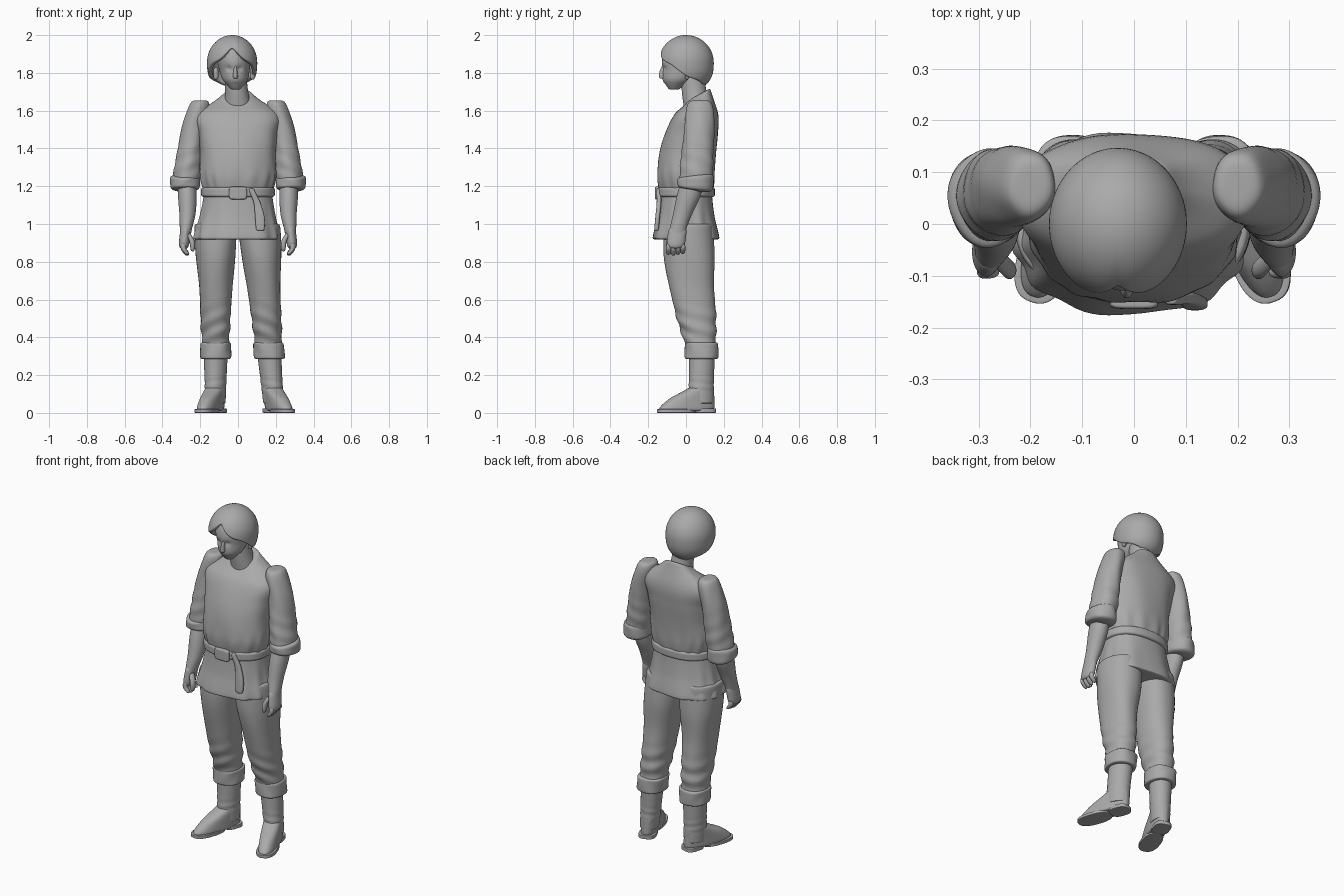
import bpy
import math
from math import sin, cos, pi, exp
from mathutils import Vector, Matrix

cube = bpy.data.objects.get("Cube")
if cube:
    bpy.data.objects.remove(cube, do_unlink=True)

clay = bpy.data.materials.new("plain grey")
clay.use_nodes = True
grey = (.4, .4, .4, 1)
clay.diffuse_color = grey
clay.node_tree.nodes["Principled BSDF"].inputs["Base Color"].default_value = grey


def track(values, t):
    """Smooth curve through evenly spaced values, or a constant."""
    if not isinstance(values, tuple):
        return values
    last = len(values) - 1
    i = min(int(t * last), last - 1)
    u = t * last - i
    before, start, end, after = (values[max(0, min(last, i + k))] for k in (-1, 0, 1, 2))
    leave, arrive = (end - before) / 2, (after - start) / 2
    change = end - start
    return start + u * (leave + u * (3 * change - 2 * leave - arrive + u * (leave + arrive - 2 * change)))


def bump(value, centre, spread):
    return exp(-((value - centre) / spread) ** 2)


def squared(value, power):
    return math.copysign(abs(value) ** (2 / power), value)


def skin(name, rings):
    """Join equal rings of points into one smooth closed surface."""
    count = len(rings[0])
    verts = [point for ring in rings for point in ring]
    faces = []
    for row in range(len(rings) - 1):
        for k in range(count):
            a, b = row * count + k, row * count + (k + 1) % count
            faces.append((a, b, b + count, a + count))
    faces.append(tuple(reversed(range(count))))
    if name != "hair":
        faces.append(tuple(range(len(verts) - count, len(verts))))
    mesh = bpy.data.meshes.new(name)
    mesh.from_pydata(verts, [], faces)
    mesh.materials.append(clay)
    part = bpy.data.objects.new(name, mesh)
    bpy.context.collection.objects.link(part)
    bpy.ops.object.select_all(action="DESELECT")
    bpy.context.view_layer.objects.active = part
    part.select_set(True)
    bpy.ops.object.shade_smooth_by_angle(angle=math.radians(50))
    return part


def loft(name, bottom, top, half_width, half_depth, x=0, y=0, tilt=0,
         square=2, soft=30, fold=None, place=None, rows=40, segments=64):
    """Upright form; sizes follow tracks, and a low soft value rounds the ends."""
    rings = []
    for row in range(rows + 1):
        t = (1 - cos(pi * row / rows)) / 2
        t = min(max(t, .0001), .9999)
        z = bottom + (top - bottom) * t
        closing = (1 - abs(2 * t - 1) ** soft) ** (1 / soft)
        ring = []
        for k in range(segments):
            a = 2 * pi * k / segments
            swell = closing * (1 + (fold(a, z) if fold else 0))
            point = Vector((track(x, t) + track(half_width, t) * swell * squared(cos(a), square),
                            track(y, t) + track(half_depth, t) * swell * squared(sin(a), square),
                            z + track(tilt, t) * sin(a)))
            ring.append(place(point) if place else point)
        rings.append(ring)
    return skin(name, rings)


# Fold patterns, as a fraction of the radius
def blouse_folds(a, z):
    gather = bump(z, 1.22, .06)
    return gather * (.03 + .02 * cos(15 * a + sin(3 * a))) + .008 * cos(7 * a + 12 * z)


def skirt_folds(a, z):
    return max(0, 1.16 - z) * .1 * cos(11 * a + 2 * sin(2 * a))


def sleeve_folds(a, z):
    return .03 * bump(z, 1.32, .1) * sin(2 * a + 75 * z) + .015 * cos(5 * a + 20 * z)


def trouser_folds(a, z):
    bunched = .045 * bump(z, .44, .1) * sin(70 * z + a + 2 * sin(a + 1))
    return bunched + .012 * cos(3 * a + 14 * z)


def cuff_folds(a, z):
    return .02 * cos(4 * a + 40 * z)


def boot_folds(a, z):
    return .025 * bump(z, .15, .04) * sin(150 * z + a)


def face_shape(a, z):
    front = a - 1.5 * pi
    sockets = bump(abs(front), .36, .2) * bump(z, 1.823, .014)
    lips = bump(front, 0, .22) * (bump(z, 1.754, .006) + bump(z, 1.766, .005))
    return .035 * lips - .07 * sockets


# Tunic body and skirt
loft("tunic_body", 1.17, 1.685, half_width=(.18, .2, .2, .21, .22, .08), half_depth=(.14, .15, .15, .14, .115, .06),
     y=(0, 0, .01, .03, .055, .07), tilt=(0, 0, 0, 0, 0, .03), square=2.3, fold=blouse_folds, segments=96)
loft("tunic_skirt", .918, 1.17, half_width=(.23, .2, .18), half_depth=(.176, .15, .137),
     x=(-.007, 0), square=2.4, fold=skirt_folds, segments=96)

# Belt, buckle wrap and hanging end
loft("belt", 1.138, 1.2, half_width=.195, half_depth=.153, square=2.3, soft=6)
loft("belt_buckle", 1.13, 1.198, half_width=.047, half_depth=.014, y=-.15, square=4, soft=6)
loft("belt_end", .965, 1.19, half_width=(.024, .025, .018, .015), half_depth=.012,
     x=(.118, .115, .1, .07), y=(-.156, -.15, -.143, -.145), square=3, soft=8)

# Neck and head
loft("neck", 1.6, 1.78, half_width=(.075, .062, .058), half_depth=(.07, .066, .062),
     x=(0, -.012), y=(.06, .045, .035))
loft("head", 1.712, 1.965, half_width=(.032, .066, .08, .088, .087, .06),
     half_depth=(.035, .082, .11, .12, .115, .09), x=(-.012, -.03),
     y=(-.063, -.04, -.014, -.008, 0, 0), soft=7, fold=face_shape, rows=90, segments=96)
loft("nose", 1.77, 1.85, half_width=(.015, .01, .007), half_depth=(.022, .019, .012),
     x=-.014, y=(-.123, -.12, -.11), soft=5)

# Bowl of hair: its lower edge falls from the front parting to the nape
lower_edge = (1.935, 1.875, 1.84, 1.785, 1.76, 1.735, 1.72)
hair_rings = []
for row in range(30):
    ring = []
    for k in range(96):
        a = 2 * pi * k / 96 - pi
        lowest = (track(lower_edge, abs(a) / pi) - 1.855) / .145
        level = cos(max(.01, row / 29) * math.acos(lowest))
        fullness = 2 if level > 0 else 2.6
        spread = (1 - abs(level) ** fullness) ** (1 / fullness)
        spread *= 1 - .035 * bump(a, 0, .12) * spread
        ring.append((.133 * spread * sin(a) - .031, -.147 * spread * cos(a), 1.855 + .145 * level))
    hair_rings.append(ring)
shell = skin("hair", hair_rings).modifiers.new("thickness", "SOLIDIFY")
shell.thickness = .022
shell.offset = 1

for side, label in ((-1, "right"), (1, "left")):
    # The left leg stands a little further out
    lean = .08 if side > 0 else 0

    def arm_place(point):
        return Vector((side * point.x, point.y, point.z))

    def leg_place(point):
        return Vector((side * (.118 + point.x + lean * (.9 - point.z)), point.y, point.z))

    def foot_place(point):
        ankle = Vector((0, .085, 0))
        return leg_place(Matrix.Rotation(.33, 3, "Z") @ (point - ankle) + ankle)

    loft(label + "_ear", 1.765, 1.828, half_width=.014, half_depth=(.01, .024), x=side * .097 - .02,
         y=(.005, .016), soft=3, rows=16, segments=24)

    # Sleeve with a rolled cuff
    loft(label + "_sleeve", 1.2, 1.655, half_width=(.076, .07, .063, .058), half_depth=(.09, .086, .08, .074),
         x=(.275, .258, .237, .2), y=(.05, .06, .07, .075), soft=6, fold=sleeve_folds, place=arm_place)
    loft(label + "_sleeve_cuff", 1.178, 1.26, half_width=.079, half_depth=.095, x=.28, y=.05,
         tilt=(-.01, .01), soft=5, fold=cuff_folds, place=arm_place)

    # Forearm, palm, thumb and curled fingers
    loft(label + "_forearm", .95, 1.24, half_width=(.03, .042, .049, .046), half_depth=(.043, .05, .062, .06),
         x=(.278, .268, .268, .27), y=(-.047, -.02, .012, .035), place=arm_place)
    loft(label + "_palm", .87, .99, half_width=.028, half_depth=.049, x=(.287, .277), y=(-.056, -.043),
         soft=4, place=arm_place)
    loft(label + "_thumb", .855, .965, half_width=.014, half_depth=.018, x=(.24, .244, .27),
         y=(-.09, -.085, -.06), soft=3, place=arm_place, rows=20, segments=24)
    for i in range(4):
        tip = .832 + .005 * abs(i - 1)
        loft(label + "_finger_" + str(i + 1), tip, .9, half_width=.014, half_depth=.0135,
             x=(.268, .288, .288), y=.025 * i - .092, soft=3, place=arm_place, rows=20, segments=24)

    # Trouser leg bunched below the knee, with a turned cuff
    loft(label + "_trouser_leg", .33, 1, half_width=(.07, .079, .088, .105, .113),
         half_depth=(.078, .104, .118, .135, .13), y=(.08, .055, .03, .018, .01),
         square=2.2, fold=trouser_folds, place=leg_place, rows=90)
    loft(label + "_trouser_cuff", .285, .374, half_width=.081, half_depth=.088, y=.082,
         square=2.4, soft=12, fold=cuff_folds, place=leg_place)

    # Boot turned outwards, with sole and heel
    loft(label + "_boot_shaft", .05, .32, half_width=(.052, .057, .063), half_depth=(.07, .067, .069),
         y=(.08, .084), fold=boot_folds, place=foot_place)
    loft(label + "_boot_foot", .01, .135, half_width=(.051, .05, .05), half_depth=(.158, .125, .07),
         y=(-.005, .026, .08), square=2.4, soft=9, place=foot_place)
    loft(label + "_sole", 0, .02, half_width=.055, half_depth=.104, y=-.06, square=2.5, soft=12, place=foot_place)
    loft(label + "_heel", 0, .024, half_width=.049, half_depth=.058, y=.1, square=3, soft=12, place=foot_place)
